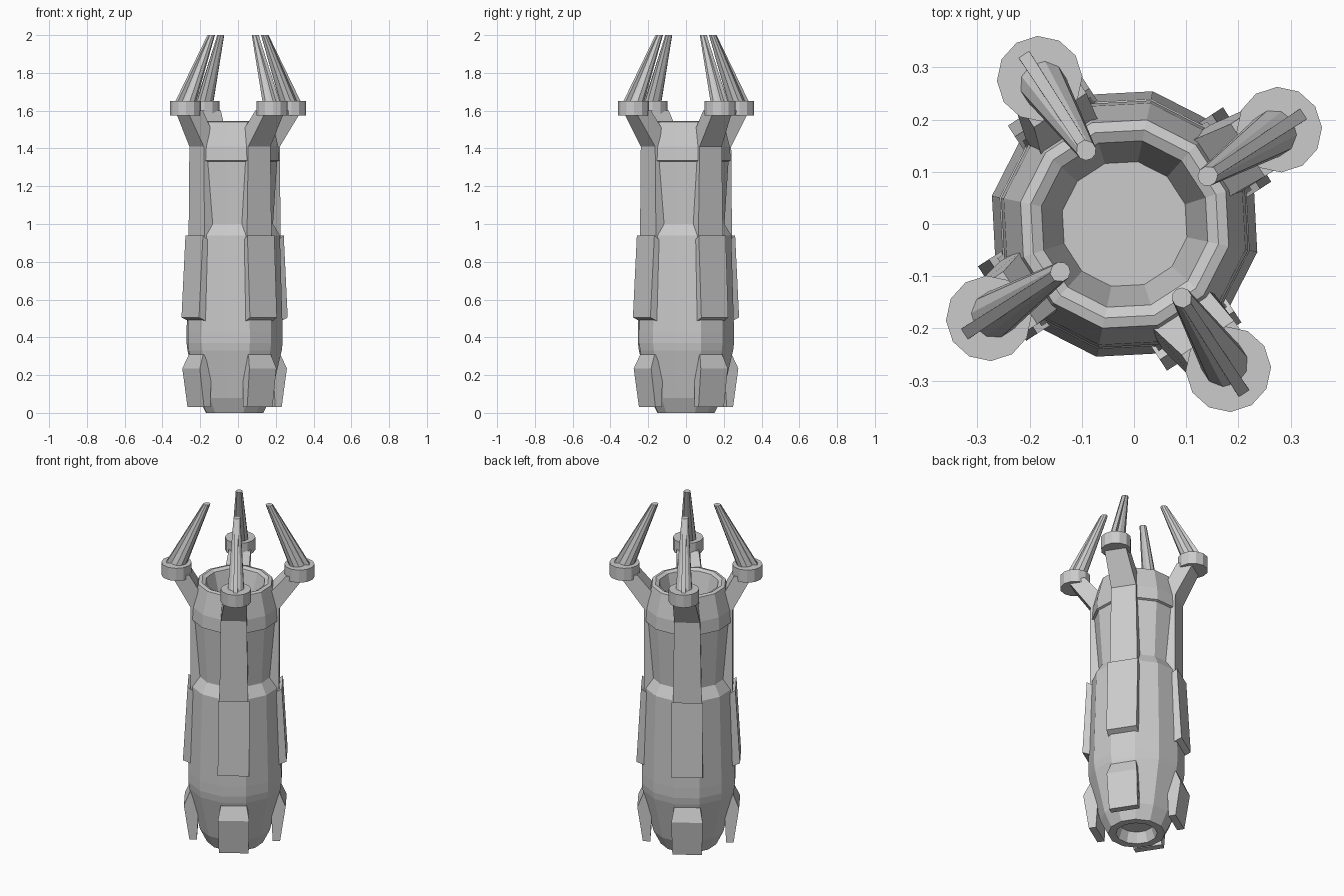
import bpy, bmesh
from math import sin, cos, pi, radians
from mathutils import Matrix, Vector

cube = bpy.data.objects.get("Cube")
if cube:
    bpy.data.objects.remove(cube, do_unlink=True)

BODY_X = -0.018          # hull axis sits slightly off the claw axis
ARM_ANGLE = radians(33)  # first of four arms

grey = bpy.data.materials.new("light_grey")
grey.use_nodes = True
grey.diffuse_color = (0.6, 0.6, 0.6, 1)
grey.node_tree.nodes["Principled BSDF"].inputs["Base Color"].default_value = (0.6, 0.6, 0.6, 1)


def finish(name, bm):
    bmesh.ops.recalc_face_normals(bm, faces=bm.faces)
    mesh = bpy.data.meshes.new(name)
    bm.to_mesh(mesh)
    bm.free()
    mesh.materials.append(grey)
    ob = bpy.data.objects.new(name, mesh)
    bpy.context.collection.objects.link(ob)
    return ob


def loft(name, rings):
    """Skin a list of rings of equal size and cap both ends."""
    bm = bmesh.new()
    rows = [[bm.verts.new(p) for p in ring] for ring in rings]
    n = len(rows[0])
    for a, b in zip(rows, rows[1:]):
        for i in range(n):
            j = (i + 1) % n
            bm.faces.new((a[i], a[j], b[j], b[i]))
    bm.faces.new(rows[0][::-1])
    bm.faces.new(rows[-1])
    return finish(name, bm)


def circle(x, y, z, r, sides, phase=0.0):
    return [Vector((x + r * cos(phase + 2 * pi * i / sides),
                    y + r * sin(phase + 2 * pi * i / sides), z)) for i in range(sides)]


def radial_prism(name, profile, angle):
    """Extrude a (radius, height, half width) outline sideways, facing the angle."""
    turn = Matrix.Rotation(angle, 3, 'Z')
    rings = []
    for side in (-1, 1):
        ring = []
        for r, z, hw in profile:
            p = turn @ Vector((r, side * hw, z))
            p.x += BODY_X if z < 1.52 else 0
            ring.append(p)
        rings.append(ring)
    return loft(name, rings)


# Twelve-sided hull, from the nozzle recess up over the rim and into the bowl
hull_profile = [(0.09, 0.06), (0.112, 0.0), (0.155, 0.0), (0.195, 0.08), (0.255, 0.33),
                (0.26, 0.37), (0.26, 0.43), (0.245, 0.94), (0.208, 1.0), (0.23, 1.33),
                (0.242, 1.335), (0.237, 1.41), (0.204, 1.54), (0.184, 1.545),
                (0.163, 1.535), (0.122, 1.38)]
loft("hull", [circle(BODY_X, 0, z, r, 12, radians(18)) for r, z in hull_profile])

strip = [(0.24, 1.41, 0.07), (0.24, 0.9, 0.078), (0.17, 0.9, 0.078), (0.17, 1.41, 0.07)]
side_box = [(0.255, 0.94, 0.085), (0.28, 0.505, 0.085), (0.2, 0.47, 0.085), (0.2, 0.9, 0.085)]
fin = [(0.243, 0.31, 0.07), (0.275, 0.235, 0.085), (0.245, 0.03, 0.08),
       (0.205, 0.03, 0.08), (0.19, 0.31, 0.07)]
bracket = [(0.24, 1.41, 0.07), (0.348, 1.58, 0.06), (0.348, 1.6, 0.06),
           (0.26, 1.6, 0.06), (0.19, 1.5, 0.065), (0.18, 1.41, 0.07)]
blade = [(0.393, 1.64, 0.012), (0.187, 2.0, 0.009), (0.165, 2.0, 0.009), (0.3, 1.64, 0.012)]

for k in range(4):
    angle = ARM_ANGLE + k * pi / 2
    tag = "_%d" % (k + 1)
    # Arm parts lying along the hull
    for name, outline in (("arm_strip", strip), ("side_box", side_box), ("lower_fin", fin),
                          ("arm_bracket", bracket), ("claw_blade", blade)):
        radial_prism(name + tag, outline, angle)
    # Round seat and the tapered claw leaning inwards
    c, s = cos(angle), sin(angle)
    loft("claw_seat" + tag,
         [circle(0.332 * c, 0.332 * s, z, 0.082, 12, angle) for z in (1.575, 1.65)])
    loft("claw" + tag,
         [circle(r * c, r * s, z, w, 10, angle)
          for r, z, w in ((0.322, 1.64, 0.046), (0.168, 2.0, 0.019))])
